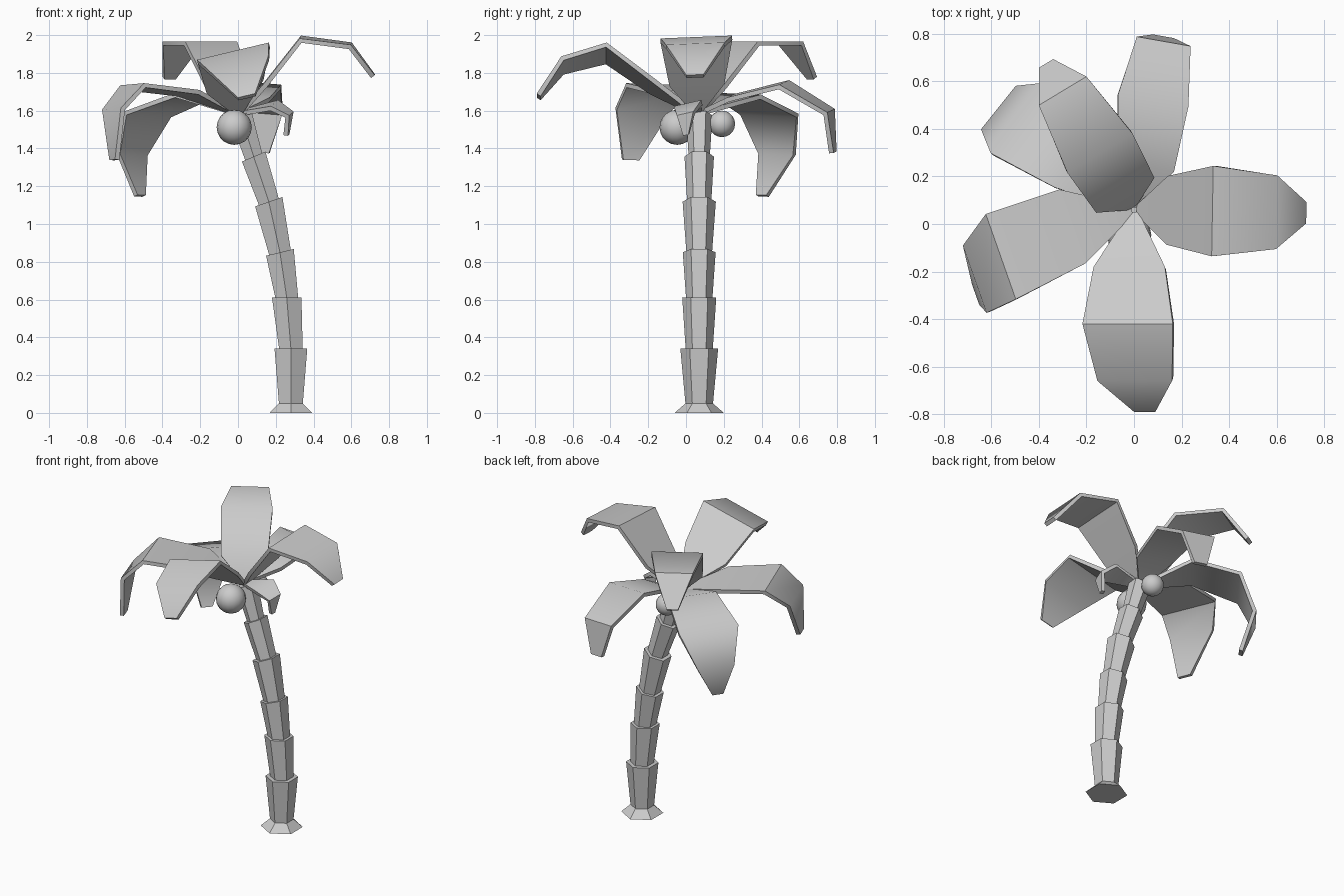
import bpy, math
from math import sin, cos, radians

if "Cube" in bpy.data.objects:
    bpy.data.objects.remove(bpy.data.objects["Cube"])

CROWN = (0.0, 0.06)
TRUNK_Y = 0.07


def make_object(name, verts, faces):
    mesh = bpy.data.meshes.new(name)
    mesh.from_pydata(verts, [], faces)
    mesh.update()
    obj = bpy.data.objects.new(name, mesh)
    bpy.context.collection.objects.link(obj)
    return obj


def select_only(obj):
    bpy.ops.object.select_all(action='DESELECT')
    obj.select_set(True)
    bpy.context.view_layer.objects.active = obj


# Trunk: lofted, leaning hexagonal rings with a lip on each segment
# ring: centre x, centre z, tilt in degrees, radius
def trunk(joints):
    rings = [(0.28, 0.0, 0, 0.13)]
    x, z, tilt, r_low = 0.28, 0.05, 0, 0.073
    for nx, nz, ntilt, r_top, r_next in joints:
        rings += [(x, z, tilt, r_low), (nx, nz, ntilt, r_top)]
        x, z, tilt, r_low = nx, nz, ntilt, r_next
    verts, faces = [], []
    for cx, cz, t, r in rings:
        t = radians(t)
        for k in range(6):
            a = radians(30 + 60 * k)
            side = r * cos(a)
            verts.append((cx + side * cos(t), TRUNK_Y + r * sin(a), cz + side * sin(t)))
    for i in range(len(rings) - 1):
        for k in range(6):
            j = (k + 1) % 6
            faces.append((6 * i + k, 6 * i + j, 6 * i + 6 + j, 6 * i + 6 + k))
    n = len(verts)
    faces += [tuple(range(5, -1, -1)), tuple(range(n - 6, n))]
    return make_object("trunk", verts, faces)


trunk([
    (0.28, 0.34, 0, 0.10, 0.072),
    (0.258, 0.61, 0, 0.09, 0.070),
    (0.222, 0.85, 14, 0.087, 0.068),
    (0.163, 1.118, 19, 0.088, 0.064),
    (0.083, 1.357, 23, 0.078, 0.056),
    (0.015, 1.575, 22, 0.070, 0.0),
])


# Fronds: folded strips; row = distance out, side shift, height, half width
def frond(name, heading, roll, rows):
    h = radians(heading)
    verts, faces = [], []
    for d, s, z, w in [(0.01, 0, 1.6, 0.02)] + rows:
        for side in (-1, 1):
            off = s + side * w
            verts.append((CROWN[0] + d * cos(h) - off * sin(h),
                          CROWN[1] + d * sin(h) + off * cos(h),
                          z + side * w * roll))
    for i in range(len(rows)):
        a = 2 * i
        faces.append((a, a + 2, a + 3, a + 1))
    obj = make_object(name, verts, faces)
    mod = obj.modifiers.new("thickness", 'SOLIDIFY')
    mod.thickness = 0.025
    mod.offset = -1
    select_only(obj)
    bpy.ops.object.modifier_apply(modifier=mod.name)
    bpy.ops.object.shade_smooth_by_angle(angle=radians(50))


frond("frond_right", -1, 0.04, [
    (0.14, 0, 1.75, 0.145), (0.33, 0, 1.99, 0.19),
    (0.60, 0, 1.955, 0.155), (0.725, 0, 1.79, 0.045)])
frond("frond_front", -90, 0.24, [
    (0.24, -0.02, 1.745, 0.15), (0.48, -0.027, 1.915, 0.19),
    (0.72, 0.003, 1.85, 0.157), (0.85, 0.045, 1.68, 0.045)])
frond("frond_back", 80, 0.08, [
    (0.186, -0.018, 1.68, 0.12), (0.467, 0, 1.75, 0.15),
    (0.719, 0, 1.60, 0.115), (0.74, 0.005, 1.38, 0.045)])
frond("frond_back_left_high", 121, 0.0, [
    (0.071, 0, 1.73, 0.143), (0.277, 0, 1.967, 0.16),
    (0.583, 0, 1.967, 0.117), (0.718, 0, 1.78, 0.035)])
frond("frond_back_left_low", 141.4, 0.03, [
    (0.32, -0.02, 1.69, 0.155), (0.62, 0, 1.59, 0.19),
    (0.714, 0.02, 1.37, 0.117), (0.632, 0.055, 1.145, 0.035)])
frond("frond_left", 199.4, 0.03, [
    (0.268, -0.02, 1.705, 0.165), (0.594, 0, 1.74, 0.19),
    (0.729, 0.053, 1.61, 0.15), (0.747, 0.115, 1.34, 0.045)])
frond("frond_small", -15, 0.22, [
    (0.20, 0, 1.64, 0.075), (0.29, 0.01, 1.585, 0.045),
    (0.275, 0.01, 1.47, 0.014)])


# Coconuts
for name, loc, r in (("coconut_front", (-0.02, -0.047, 1.512), 0.093),
                     ("coconut_back", (0.01, 0.19, 1.53), 0.07)):
    bpy.ops.mesh.primitive_uv_sphere_add(segments=16, ring_count=10, radius=r, location=loc)
    obj = bpy.context.object
    obj.name = name
    bpy.ops.object.shade_smooth_by_angle(angle=radians(40))
